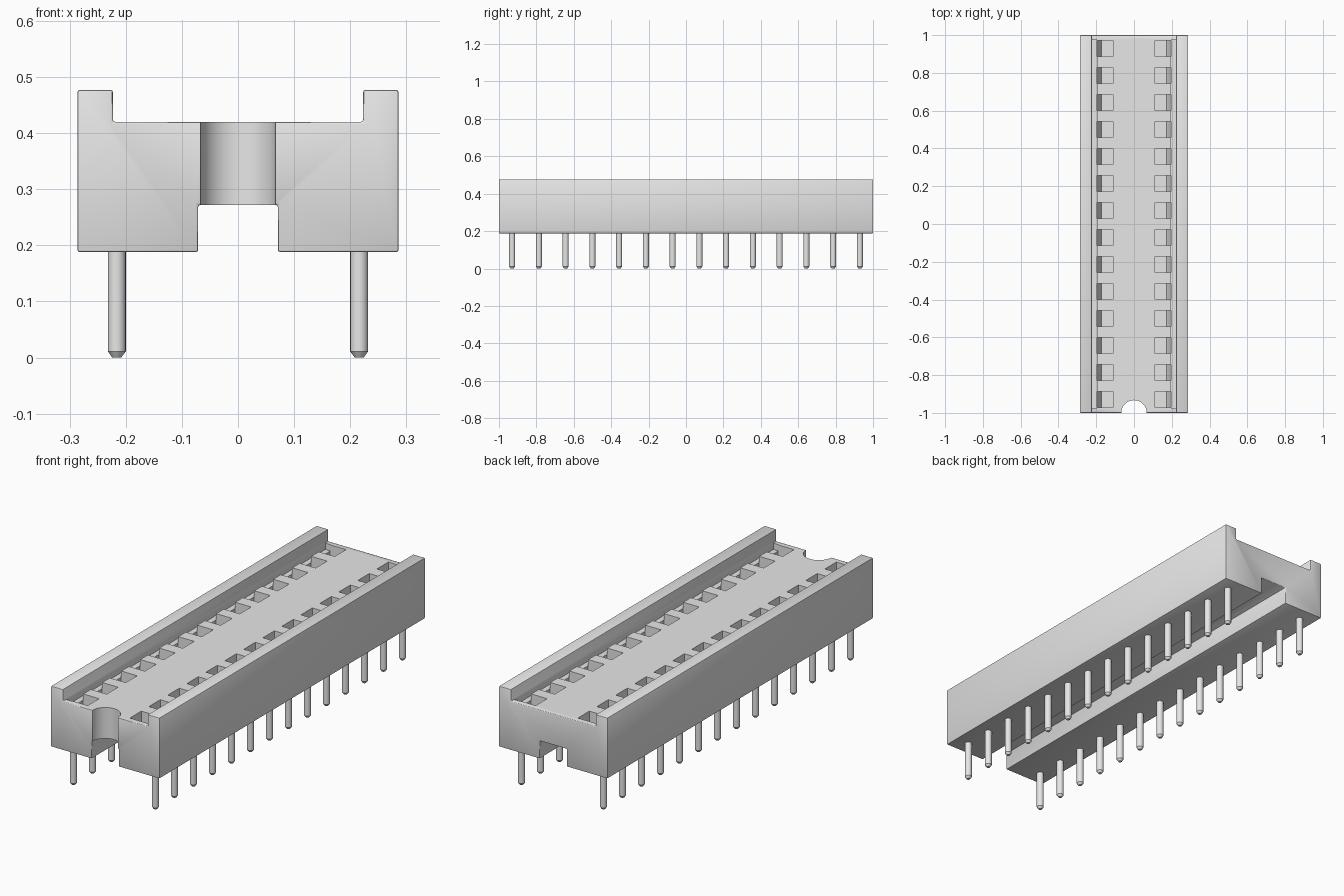
import bpy, bmesh
from math import radians

cube = bpy.data.objects.get("Cube")
if cube:
    bpy.data.objects.remove(cube, do_unlink=True)

grey = bpy.data.materials.new("light_grey")
grey.use_nodes = True
grey.diffuse_color = (0.8, 0.8, 0.8, 1)
grey.node_tree.nodes["Principled BSDF"].inputs["Base Color"].default_value = (0.8, 0.8, 0.8, 1)

PIN_COUNT = 14
PITCH = 0.143
ROWS = [(i - (PIN_COUNT - 1) / 2) * PITCH for i in range(PIN_COUNT)]


def extrude_profile(bm, points, y0, y1):
    """Extrude an x-z outline from y0 to y1."""
    face = bm.faces.new([bm.verts.new((x, y0, z)) for x, z in points])
    result = bmesh.ops.extrude_face_region(bm, geom=[face])
    verts = [v for v in result["geom"] if isinstance(v, bmesh.types.BMVert)]
    bmesh.ops.translate(bm, verts=verts, vec=(0, y1 - y0, 0))


def finish(bm, name):
    bmesh.ops.recalc_face_normals(bm, faces=bm.faces[:])
    mesh = bpy.data.meshes.new(name)
    bm.to_mesh(mesh)
    bm.free()
    mesh.materials.append(grey)
    obj = bpy.data.objects.new(name, mesh)
    bpy.context.collection.objects.link(obj)
    return obj


def activate(obj):
    bpy.ops.object.select_all(action="DESELECT")
    obj.select_set(True)
    bpy.context.view_layer.objects.active = obj


def cut(target, cutter):
    cutter.hide_render = True
    mod = target.modifiers.new("cut", "BOOLEAN")
    mod.operation = "DIFFERENCE"
    mod.solver = "EXACT"
    mod.object = cutter
    activate(target)
    bpy.ops.object.modifier_apply(modifier=mod.name)
    bpy.data.objects.remove(cutter, do_unlink=True)


def mirrored(points):
    return [points, [(-x, z) for x, z in points]]


# Housing: raised side rails, flat deck and a channel underneath
half = [(0.071, 0.272), (0.071, 0.188), (0.286, 0.188),
        (0.286, 0.477), (0.223, 0.477), (0.223, 0.42)]
bm = bmesh.new()
extrude_profile(bm, half + [(-x, z) for x, z in reversed(half)], -1, 1)
housing = finish(bm, "housing")
bevel = housing.modifiers.new("soft_edges", "BEVEL")
bevel.width = 0.004
bevel.segments = 2
activate(housing)
bpy.ops.object.modifier_apply(modifier=bevel.name)

# Shallow groove beside each rail
bm = bmesh.new()
for outline in mirrored([(0.195, 0.39), (0.2225, 0.39), (0.2225, 0.45), (0.195, 0.45)]):
    extrude_profile(bm, outline, -0.975, 0.975)
cut(housing, finish(bm, "groove_cutter"))

# Contact pockets with a curved outer wall
pocket = [(0.111, 0.27), (0.172, 0.27), (0.187, 0.3), (0.196, 0.36),
          (0.196, 0.45), (0.111, 0.45)]
bm = bmesh.new()
for y in ROWS:
    for outline in mirrored(pocket):
        extrude_profile(bm, outline, y - 0.043, y + 0.043)
cut(housing, finish(bm, "pocket_cutter"))

# Round orientation notch in the front end
bm = bmesh.new()
bmesh.ops.create_cone(bm, cap_ends=True, segments=48, radius1=0.067, radius2=0.067, depth=0.4)
bmesh.ops.translate(bm, verts=bm.verts[:], vec=(0, -1, 0.4))
cut(housing, finish(bm, "notch_cutter"))

# Pins with chamfered tips
bm = bmesh.new()
for y in ROWS:
    for x in (-0.216, 0.216):
        for r0, r1, z0, z1 in ((0.008, 0.016, 0, 0.011), (0.016, 0.016, 0.011, 0.2)):
            made = bmesh.ops.create_cone(bm, cap_ends=True, segments=20, radius1=r0,
                                         radius2=r1, depth=z1 - z0)
            bmesh.ops.translate(bm, verts=made["verts"], vec=(x, y, (z0 + z1) / 2))
pins = finish(bm, "pins")

for obj in (housing, pins):
    activate(obj)
    bpy.ops.object.shade_smooth_by_angle(angle=radians(35))
